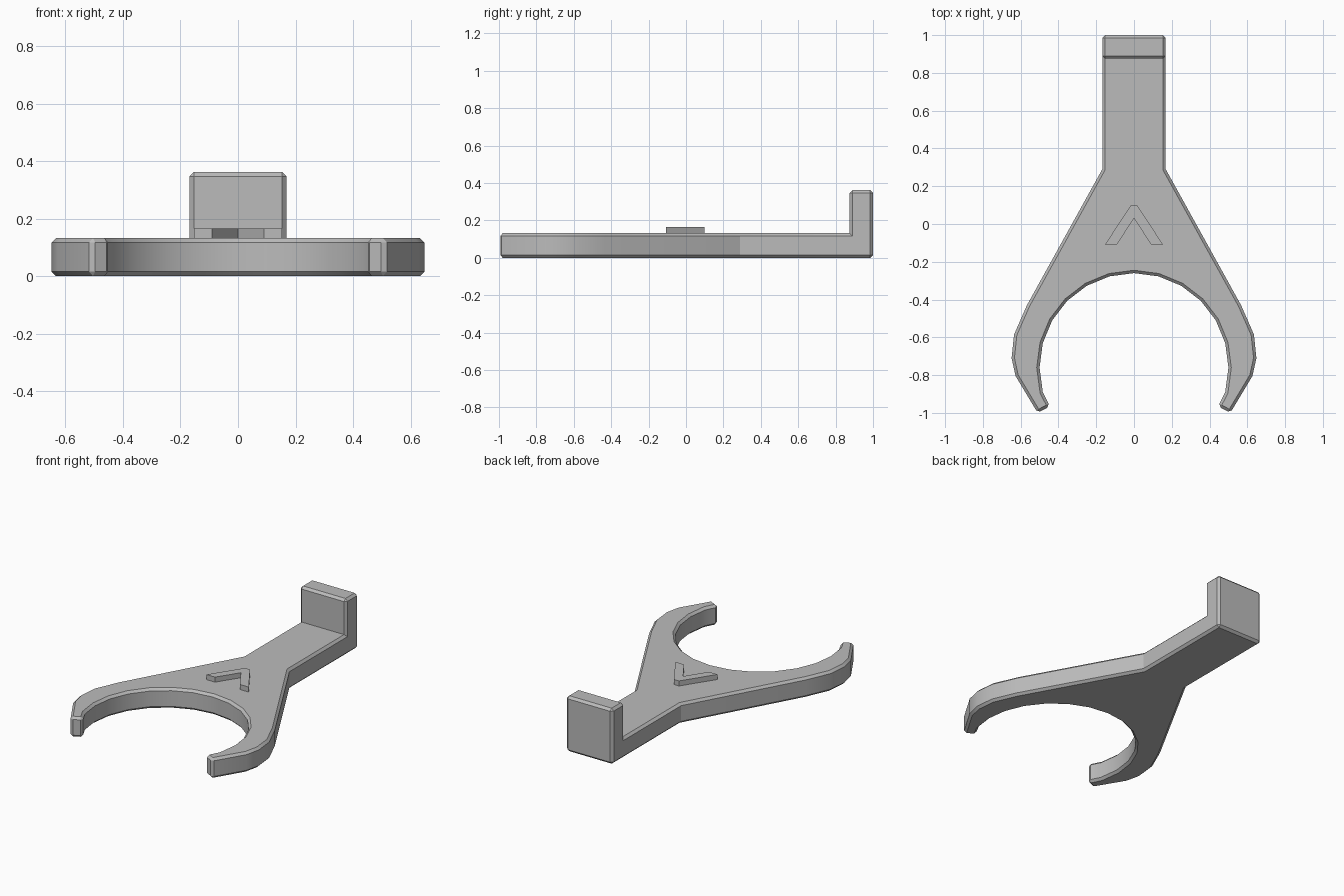
import bpy, bmesh
from math import sin, cos, radians

cube = bpy.data.objects.get("Cube")
if cube:
    bpy.data.objects.remove(cube, do_unlink=True)

THICK = 0.132      # plate thickness
TAB_TOP = 0.362    # height of the upright tab
TAB_Y = 0.875      # front face of the tab
HALF_W = 0.168     # half width of the handle
CHAMFER = 0.015

grey = bpy.data.materials.new("grey")
grey.use_nodes = True
colour = (0.5, 0.5, 0.5, 1)
grey.diffuse_color = colour
grey.node_tree.nodes["Principled BSDF"].inputs["Base Color"].default_value = colour


def mirrored(half):
    """Close a right-hand outline with its mirror image; points on x = 0 stay single."""
    return half + [(-x, y) for x, y in reversed(half) if x > 0]


def make_object(name, bm):
    bmesh.ops.recalc_face_normals(bm, faces=bm.faces)
    mesh = bpy.data.meshes.new(name)
    bm.to_mesh(mesh)
    bm.free()
    mesh.materials.append(grey)
    obj = bpy.data.objects.new(name, mesh)
    bpy.context.collection.objects.link(obj)
    return obj


def extrude_up(bm, faces, height, keep):
    """Extrude faces along z and return the raised faces."""
    result = bmesh.ops.extrude_face_region(bm, geom=faces, use_keep_orig=keep)["geom"]
    verts = [g for g in result if isinstance(g, bmesh.types.BMVert)]
    bmesh.ops.translate(bm, verts=verts, vec=(0, 0, height))
    return [g for g in result if isinstance(g, bmesh.types.BMFace)]


# Fork body: handle, flared shoulders and two curved prongs
outer = [(HALF_W, TAB_Y), (HALF_W, 0.29), (0.567, -0.43), (0.635, -0.585),
         (0.648, -0.71), (0.627, -0.805), (0.51, -1.0), (0.445, -0.965)]
mouth = [(0.5 * sin(radians(a)), -0.76 + 0.5 * cos(radians(a)))
         for a in range(105, -1, -15)]
bm = bmesh.new()
plate_pts = [bm.verts.new((x, y, 0)) for x, y in mirrored(outer + mouth)]
back = [bm.verts.new((x, 1, 0)) for x in (-HALF_W, HALF_W)]
plate = bm.faces.new(plate_pts)
heel = bm.faces.new([plate_pts[0], plate_pts[-1]] + back)
raised = extrude_up(bm, [plate, heel], THICK, True)

# Upright tab at the rear of the handle
tab = [f for f in raised if f.calc_center_median().y > TAB_Y]
extrude_up(bm, tab, TAB_TOP - THICK, False)
bmesh.ops.recalc_face_normals(bm, faces=bm.faces)
bmesh.ops.dissolve_limit(bm, angle_limit=radians(1), verts=bm.verts, edges=bm.edges)
body = make_object("fork_body", bm)

# Chamfer every hard edge
bevel = body.modifiers.new("chamfer", "BEVEL")
bevel.width = CHAMFER
bevel.segments = 1
bevel.limit_method = "ANGLE"
bevel.angle_limit = radians(35)
bpy.ops.object.select_all(action="DESELECT")
body.select_set(True)
bpy.context.view_layer.objects.active = body
bpy.ops.object.modifier_apply(modifier=bevel.name)
bpy.ops.object.shade_smooth_by_angle(angle=radians(25))

# Raised chevron on the shoulders
bm = bmesh.new()
half = [(0.0, 0.03), (0.09, -0.108), (0.153, -0.108), (0.018, 0.098)]
chevron = bm.faces.new([bm.verts.new((x, y, THICK - 0.01)) for x, y in mirrored(half)])
extrude_up(bm, [chevron], 0.043, True)
make_object("raised_chevron", bm)
